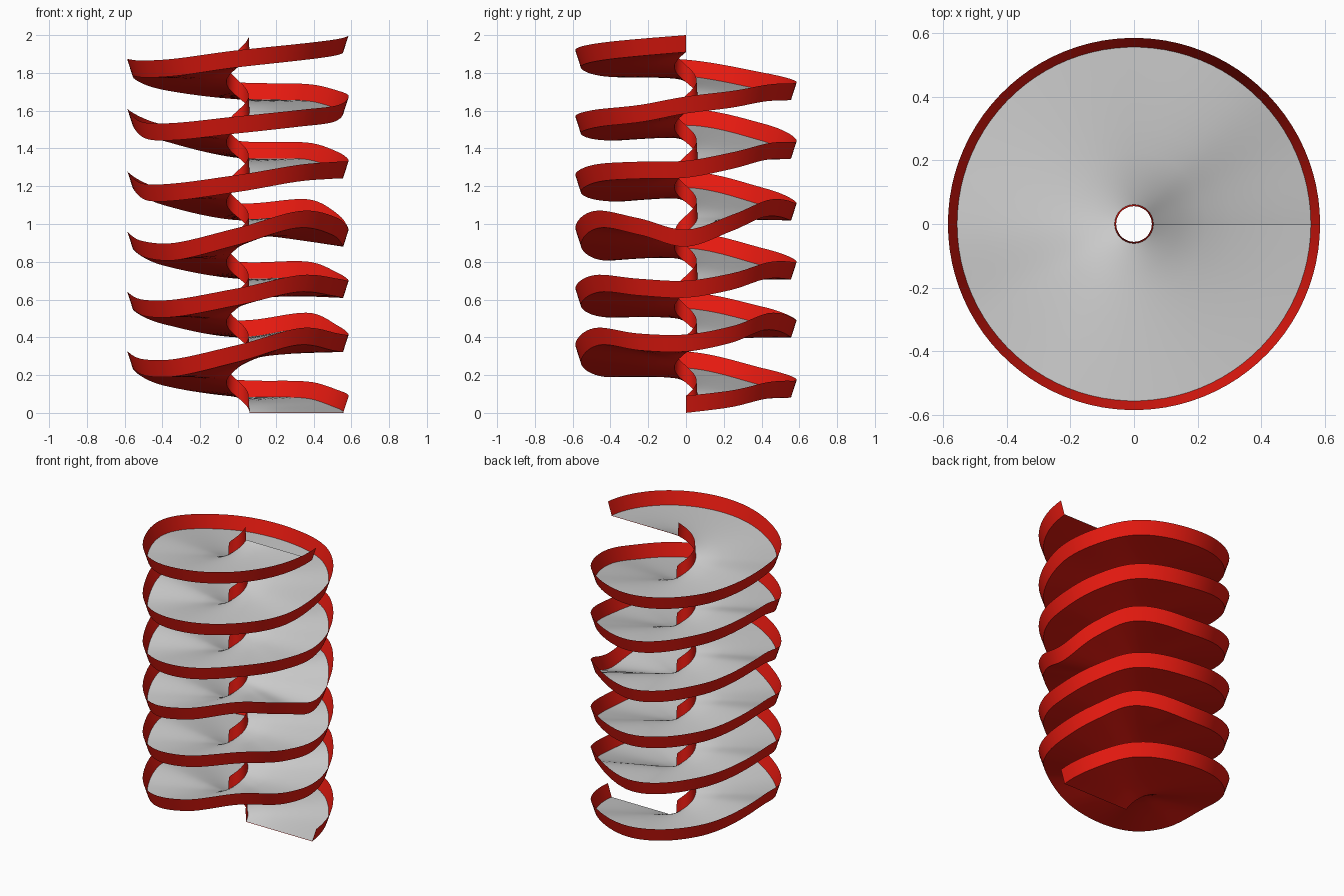
import bpy, bmesh, math

if "Cube" in bpy.data.objects:
    bpy.data.objects.remove(bpy.data.objects["Cube"])

WALL = 0.09          # wall height
STEPS = 90           # segments per turn
ANGLES = [0, 25, 50, 90, 135, 180, 210, 235, 270, 305, 335]

# outer wall-top heights at the angles above, one row per turn
TURNS = [
    [.09, .12, .165, .175, .235, .325, .285, .285, .36, .45, .42],
    [.415, .46, .53, .49, .56, .64, .60, .60, .66, .73, .71],
    [.70, .74, .80, .80, .87, .96, .91, .90, .98, 1.07, 1.03],
    [.97, 1.05, 1.13, 1.11, 1.19, 1.28, 1.215, 1.215, 1.26, 1.315, 1.33],
    [1.335, 1.38, 1.43, 1.44, 1.53, 1.61, 1.54, 1.535, 1.57, 1.605, 1.63],
    [1.675, 1.705, 1.74, 1.75, 1.80, 1.87, 1.865, 1.875, 1.92, 1.955, 1.98],
]
KEYS = [(a + 360 * t, z - WALL) for t, row in enumerate(TURNS) for a, z in zip(ANGLES, row)]
KEYS.append((360 * len(TURNS), 2.0 - WALL))
R_IN, R_OUT, R_RIM = 0.061, 0.557, 0.586


def slope(i):
    a, b = KEYS[max(i - 1, 0)], KEYS[min(i + 1, len(KEYS) - 1)]
    return (b[1] - a[1]) / (b[0] - a[0])


def outer_height(deg):
    """Wavy floor height along the outer edge."""
    i = 0
    while i < len(KEYS) - 2 and KEYS[i + 1][0] < deg:
        i += 1
    (a, za), (b, zb) = KEYS[i], KEYS[i + 1]
    d = b - a
    t = (deg - a) / d
    return ((2*t**3 - 3*t**2 + 1) * za + (t**3 - 2*t**2 + t) * d * slope(i)
            + (3*t**2 - 2*t**3) * zb + (t**3 - t**2) * d * slope(i + 1))


def inner_height(deg):
    """Even helix along the inner edge."""
    return (2.0 - WALL) * deg / (360 * len(TURNS))


def material(name, color):
    m = bpy.data.materials.new(name)
    m.diffuse_color = color
    m.use_nodes = True
    m.node_tree.nodes["Principled BSDF"].inputs["Base Color"].default_value = m.diffuse_color
    return m


def sweep(name, section, mat=None):
    """Wind a (radius, height) section up the track."""
    bm = bmesh.new()
    prev = None
    for k in range(STEPS * len(TURNS) + 1):
        deg = 360 * k / STEPS
        a, zi, zo = math.radians(deg), inner_height(deg), outer_height(deg)
        ring = []
        for r, dz in section:
            f = min(max((r - R_IN) / (R_OUT - R_IN), 0), 1)
            ring.append(bm.verts.new((r * math.cos(a), r * math.sin(a), zi + (zo - zi) * f + dz)))
        if prev:
            for j in range(len(section) - 1):
                bm.faces.new((prev[j], prev[j + 1], ring[j + 1], ring[j]))
        prev = ring
    me = bpy.data.meshes.new(name)
    bm.to_mesh(me)
    bm.free()
    ob = bpy.data.objects.new(name, me)
    bpy.context.collection.objects.link(ob)
    if mat:
        me.materials.append(mat)
    bpy.context.view_layer.objects.active = ob
    ob.select_set(True)
    bpy.ops.object.shade_smooth_by_angle(angle=math.radians(40))
    ob.select_set(False)
    return ob


red = material("red", (0.8, 0.01, 0.005, 1))
floor_radii = [R_IN + (R_OUT - R_IN) * i / 6 for i in range(7)]

# red channel: inner wall, underside and flared outer wall
sweep("channel_shell",
      [(0.056, WALL)] + [(r, 0) for r in floor_radii] + [(R_RIM, WALL)], red)

# grey running surface just above the underside
sweep("channel_floor", [(r, 0.003) for r in floor_radii])
